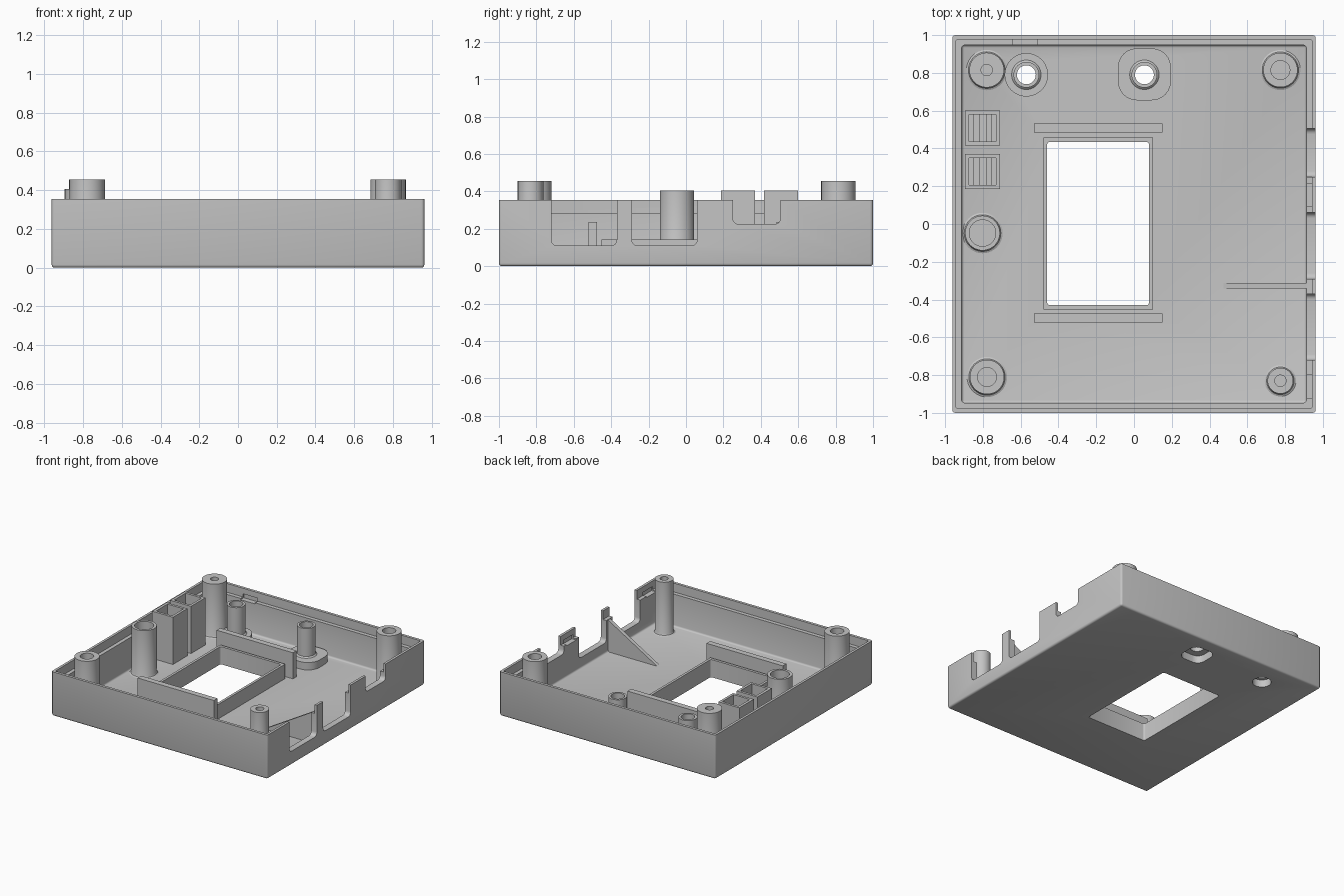
import bpy, bmesh
from mathutils import Vector

if "Cube" in bpy.data.objects:
    bpy.data.objects.remove(bpy.data.objects["Cube"])

grey = bpy.data.materials.new("plain_grey")
grey.use_nodes = True
colour = (0.56, 0.56, 0.56, 1)
grey.diffuse_color = colour
grey.node_tree.nodes["Principled BSDF"].inputs["Base Color"].default_value = colour


def finish(name, bm):
    bmesh.ops.recalc_face_normals(bm, faces=bm.faces)
    mesh = bpy.data.meshes.new(name)
    bm.to_mesh(mesh)
    bm.free()
    mesh.materials.append(grey)
    ob = bpy.data.objects.new(name, mesh)
    bpy.context.collection.objects.link(ob)
    return ob


def block(name, x, y, z, rule=None, radius=0, seg=3):
    """Box from axis ranges; edges that match the rule are rounded."""
    bm = bmesh.new()
    bmesh.ops.create_cube(bm, size=1)
    for v in bm.verts:
        v.co = Vector([r[0] if c < 0 else r[1] for r, c in zip((x, y, z), v.co)])
    if rule:
        edges = [e for e in bm.edges if rule(e.verts[0].co, e.verts[1].co, z[0])]
        bmesh.ops.bevel(bm, geom=edges, offset=radius, segments=seg,
                        affect='EDGES', profile=0.5)
    return finish(name, bm)


def upright(a, b, low):
    return abs(a.z - b.z) > 0.02


def base_along_x(a, b, low):
    return max(a.z, b.z) < low + 1e-4 and abs(a.x - b.x) > 0.01


def all_but_top(a, b, low):
    return min(a.z, b.z) < low + 1e-4


def lathe(name, x, y, profile, closed=False, steps=40):
    """Turn a (radius, height) outline about the vertical axis."""
    bm = bmesh.new()
    vs = [bm.verts.new((r, 0, z)) for r, z in profile]
    es = [bm.edges.new(p) for p in zip(vs, vs[1:])]
    if closed:
        es.append(bm.edges.new((vs[-1], vs[0])))
    bmesh.ops.spin(bm, geom=vs + es, cent=(0, 0, 0), axis=(0, 0, 1),
                   angle=6.283185307, steps=steps)
    bmesh.ops.remove_doubles(bm, verts=bm.verts, dist=1e-4)
    bmesh.ops.translate(bm, verts=bm.verts, vec=(x, y, 0))
    return finish(name, bm)


def rod(x, y, r, z0, z1):
    return lathe("cutter", x, y, [(0, z0), (r, z0), (r, z1), (0, z1)])


def carve(ob, cutters):
    """Cut one shape after another, baking each result."""
    for c in cutters:
        m = ob.modifiers.new("cut", 'BOOLEAN')
        m.operation, m.solver, m.object = 'DIFFERENCE', 'EXACT', c
        deps = bpy.context.evaluated_depsgraph_get()
        mesh = bpy.data.meshes.new_from_object(ob.evaluated_get(deps))
        ob.modifiers.clear()
        ob.data = mesh
        bpy.data.objects.remove(c)


FLOOR, TOP = 0.025, 0.355
SINK = FLOOR - 0.005


def window():
    return block("cutter", (-0.46, 0.08), (-0.43, 0.435), (-0.1, 0.3), upright, 0.015)


def square_pocket():
    return block("cutter", (-0.045, 0.155), (0.69, 0.89), (-0.1, 0.06), upright, 0.06, 5)


# Tray: outer body, stepped cavity, openings, side notches, clip recesses
tray = block("tray", (-0.962, 0.962), (-1, 1), (0, TOP), all_but_top, 0.016)
cuts = [
    block("cutter", (-0.912, 0.912), (-0.947, 0.947), (FLOOR, 0.5), all_but_top, 0.014),
    block("cutter", (-0.942, 0.942), (-0.978, 0.978), (0.285, 0.52), upright, 0.01),
    window(), square_pocket(), rod(-0.57, 0.79, 0.07, -0.1, 0.1),
]
for y0, y1, z0 in ((-0.72, -0.37, 0.11), (-0.29, 0.06, 0.11), (0.25, 0.505, 0.225)):
    cuts.append(block("cutter", (0.86, 1.1), (y0, y1), (z0, 0.54), base_along_x, 0.03, 4))
for y in (-0.86, 0.155):
    cuts.append(block("cutter", (0.88, 0.952), (y - 0.06, y + 0.06), (0.275, 0.31)))
cuts.append(block("cutter", (-0.64, -0.51), (0.9, 0.988), (0.275, 0.31)))
carve(tray, cuts)

# Window frame and the two rails beside it
frame = block("window_frame", (-0.48, 0.1), (-0.452, 0.457), (SINK, 0.142))
carve(frame, [window()])
for name, y in (("front_rail", -0.498), ("back_rail", 0.508)):
    block(name, (-0.53, 0.15), (y - 0.023, y + 0.023), (SINK, 0.235))

# Posts: x, y, radius, bore, top, bottom of bore
posts = {
    "back_right_post": (-0.78, 0.815, 0.092, 0.03, 0.455, 0.2),
    "back_left_post": (0.775, 0.815, 0.091, 0.05, 0.455, 0.35),
    "front_right_post": (-0.778, -0.81, 0.091, 0.05, 0.455, 0.35),
    "front_left_post": (0.775, -0.83, 0.068, 0.03, 0.455, 0.2),
    "side_tube": (-0.802, -0.048, 0.092, 0.07, 0.405, 0.04),
}
for name, (x, y, r, bore, top, deep) in posts.items():
    lathe(name, x, y, [(0, SINK), (r + 0.015, SINK), (r + 0.015, FLOOR),
                       (r + 0.005, FLOOR + 0.005), (r, FLOOR + 0.015), (r, top),
                       (bore, top), (bore, deep), (0, deep)])

# Through tubes with a round and a rounded square foot
lathe("round_foot_tube", -0.57, 0.79,
      [(0.07, SINK), (0.115, SINK), (0.115, 0.085), (0.078, 0.085), (0.068, 0.095),
       (0.068, 0.32), (0.05, 0.32), (0.05, 0.06), (0.07, 0.06)], closed=True)
foot = block("square_foot", (-0.085, 0.195), (0.655, 0.93), (SINK, 0.085),
             upright, 0.1, 6)
carve(foot, [square_pocket(), rod(0.055, 0.79, 0.05, -0.1, 0.3)])
lathe("square_foot_tube", 0.055, 0.79,
      [(0.05, 0.08), (0.078, 0.08), (0.078, 0.085), (0.068, 0.095),
       (0.068, 0.32), (0.05, 0.32)], closed=True)

# Two open-topped shafts with low ribs inside
for name, y in (("front_shaft", 0.278), ("back_shaft", 0.508)):
    shaft = block(name, (-0.895, -0.71), (y - 0.092, y + 0.092), (SINK, 0.405))
    carve(shaft, [block("cutter", (-0.873, -0.73), (y - 0.072, y + 0.072), (0.04, 0.5))])
    for i, x in enumerate((-0.835, -0.767)):
        block(f"{name}_rib_{i + 1}", (x - 0.016, x + 0.016),
              (y - 0.073, y + 0.073), (0.035, 0.06))

# Triangular brace behind the narrow wall post
bm = bmesh.new()
side = bm.faces.new([bm.verts.new((x, -0.342, z)) for x, z in
                     ((0.475, FLOOR), (0.5, SINK), (0.92, SINK), (0.92, 0.285))])
new = bmesh.ops.extrude_face_region(bm, geom=[side])["geom"]
bmesh.ops.translate(bm, vec=(0, 0.03, 0),
                    verts=[g for g in new if isinstance(g, bmesh.types.BMVert)])
finish("wall_brace", bm)

# Smooth the round surfaces, keep edges crisp
bpy.ops.object.select_all(action='DESELECT')
for ob in bpy.context.collection.objects:
    if ob.type == 'MESH' and grey.name in ob.data.materials:
        ob.select_set(True)
        bpy.context.view_layer.objects.active = ob
bpy.ops.object.shade_smooth_by_angle(angle=0.6)
